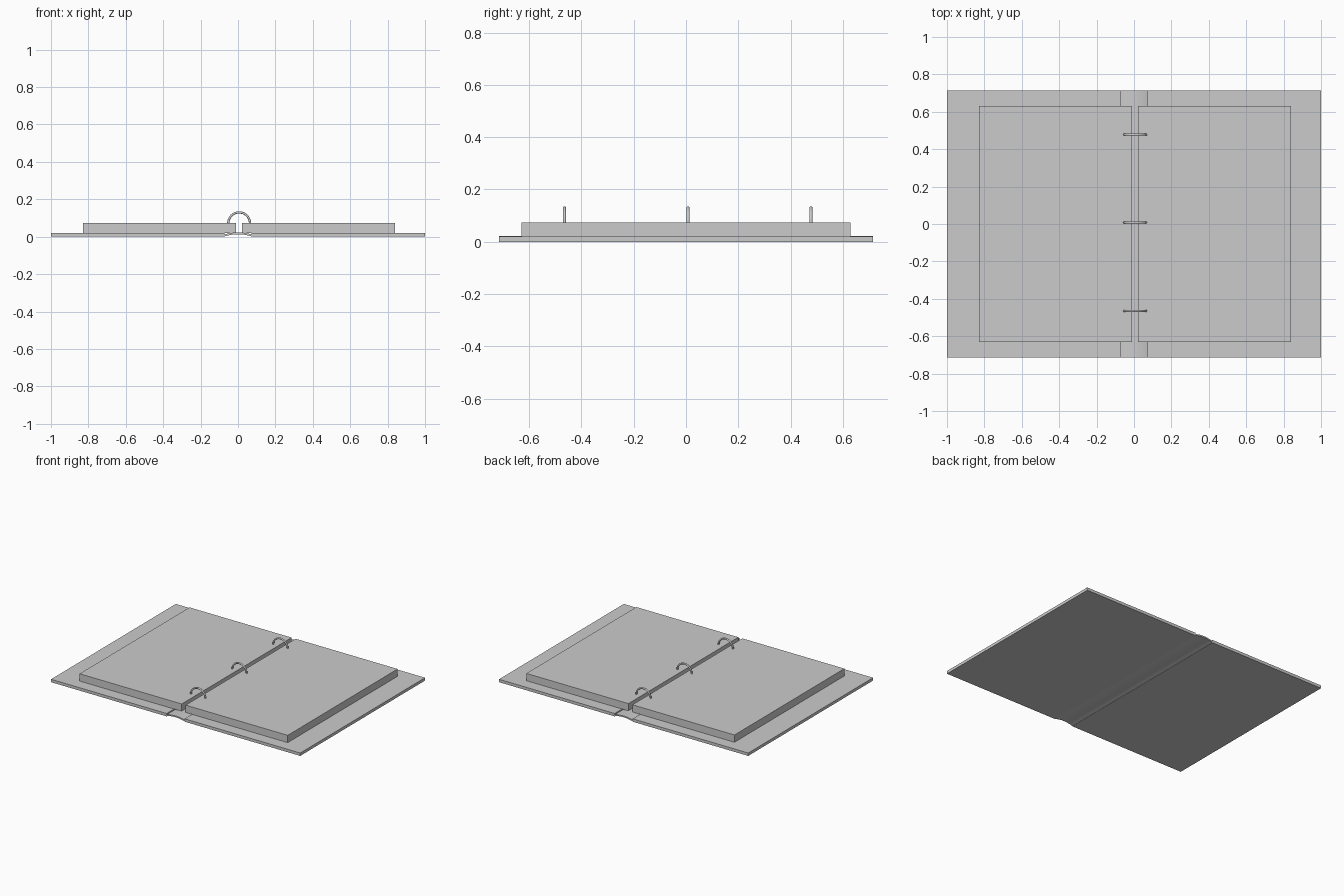
import bpy, bmesh, math

if "Cube" in bpy.data.objects:
    bpy.data.objects.remove(bpy.data.objects["Cube"])


def finish(name, bm, smooth=False):
    bmesh.ops.recalc_face_normals(bm, faces=bm.faces)
    mesh = bpy.data.meshes.new(name)
    bm.to_mesh(mesh)
    bm.free()
    obj = bpy.data.objects.new(name, mesh)
    bpy.context.collection.objects.link(obj)
    if smooth:
        bpy.ops.object.select_all(action='DESELECT')
        obj.select_set(True)
        bpy.context.view_layer.objects.active = obj
        bpy.ops.object.shade_smooth_by_angle(angle=math.radians(35))
    return obj


def extrude_y(name, profile, y0, y1, smooth=False):
    """Extrude a closed xz profile along y."""
    bm = bmesh.new()
    face = bm.faces.new([bm.verts.new((x, y0, z)) for x, z in profile])
    out = bmesh.ops.extrude_face_region(bm, geom=[face])
    for v in out["geom"]:
        if isinstance(v, bmesh.types.BMVert):
            v.co.y = y1
    return finish(name, bm, smooth)


def box(name, x0, x1, half_y, z0, z1):
    return extrude_y(name, [(x0, z0), (x1, z0), (x1, z1), (x0, z1)],
                     -half_y, half_y)


COVER_Y, COVER_TOP = 0.715, 0.021
PAGE_Y, PAGE_TOP = 0.63, 0.074
SPINE_X = 0.072

# Cover boards
box("left_cover", -1.0, -SPINE_X, COVER_Y, 0.0, COVER_TOP)
box("right_cover", SPINE_X, 1.0, COVER_Y, 0.0, COVER_TOP)

# Gently arched spine between the boards
N = 16
xs = [-SPINE_X + 2 * SPINE_X * i / N for i in range(N + 1)]


def arch(x):
    return 0.011 * (1 - (x / SPINE_X) ** 2)


lower = [(x, 0.002 + arch(x)) for x in xs]
upper = [(x, 0.012 + arch(x)) for x in reversed(xs)]
extrude_y("spine", lower + upper, -COVER_Y, COVER_Y, smooth=True)

# Paper stacks
box("left_pages", -0.83, -0.011, PAGE_Y, COVER_TOP, PAGE_TOP)
box("right_pages", 0.021, 0.84, PAGE_Y, COVER_TOP, PAGE_TOP)


# Half-ring binders that dip into the pages
def ring(name, y, cx=0.006, radius=0.058, tube=0.006, steps=24, sides=12):
    bm = bmesh.new()
    loops = []
    for i in range(steps + 1):
        a = math.pi * i / steps
        loop = []
        for j in range(sides):
            b = 2 * math.pi * j / sides
            r = radius + tube * math.cos(b)
            loop.append(bm.verts.new((cx + r * math.cos(a),
                                      y + tube * math.sin(b),
                                      PAGE_TOP - 0.002 + r * math.sin(a))))
        loops.append(loop)
    for p, q in zip(loops, loops[1:]):
        for j in range(sides):
            k = (j + 1) % sides
            bm.faces.new((p[j], p[k], q[k], q[j]))
    bm.faces.new(loops[0])
    bm.faces.new(loops[-1])
    finish(name, bm, smooth=True)


for label, y in (("front", -0.465), ("middle", 0.008), ("back", 0.478)):
    ring(label + "_ring", y)
